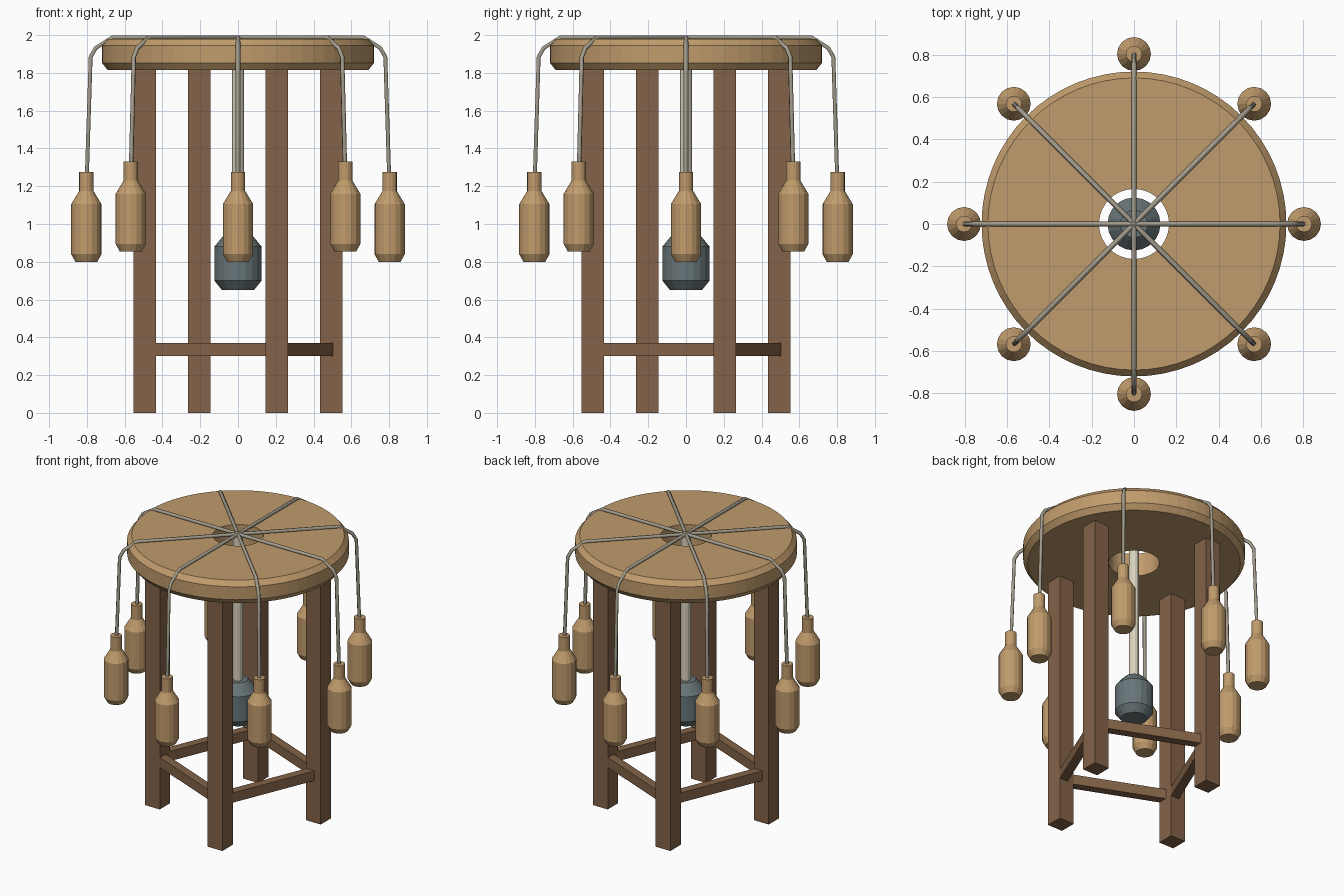
import bpy, bmesh
from math import sin, cos, pi, atan2
from mathutils import Vector

if "Cube" in bpy.data.objects:
    bpy.data.objects.remove(bpy.data.objects["Cube"])


def material(name, rgb):
    m = bpy.data.materials.new(name)
    m.diffuse_color = (*rgb, 1)
    m.use_nodes = True
    m.node_tree.nodes["Principled BSDF"].inputs["Base Color"].default_value = m.diffuse_color
    return m


TAN = material("light_wood", (0.53, 0.33, 0.15))
BROWN = material("dark_wood", (0.23, 0.125, 0.065))
IRON = material("iron", (0.14, 0.18, 0.19))
CORD = material("cord_grey", (0.36, 0.33, 0.26))
CREAM = material("braid_cream", (0.70, 0.65, 0.52))


def finish(name, bm, mat, loc=(0, 0, 0), rot=0):
    bmesh.ops.recalc_face_normals(bm, faces=bm.faces)
    me = bpy.data.meshes.new(name)
    bm.to_mesh(me)
    bm.free()
    me.materials.append(mat)
    ob = bpy.data.objects.new(name, me)
    ob.location = loc
    ob.rotation_euler.z = rot
    bpy.context.collection.objects.link(ob)
    return ob


def lathe(name, profile, sides, mat, loc=(0, 0, 0), ring=False):
    """Revolve (radius, z) points; ring closes the profile, otherwise ends are capped."""
    bm = bmesh.new()
    rows = [[bm.verts.new((r * cos(2 * pi * i / sides), r * sin(2 * pi * i / sides), z))
             for i in range(sides)] for r, z in profile]
    pairs = list(zip(rows, rows[1:])) + ([(rows[-1], rows[0])] if ring else [])
    for a, b in pairs:
        for i in range(sides):
            j = (i + 1) % sides
            bm.faces.new((a[i], a[j], b[j], b[i]))
    if not ring:
        bm.faces.new(rows[0])
        bm.faces.new(rows[-1])
    return finish(name, bm, mat, loc)


def box(name, size, loc, mat, rot=0):
    bm = bmesh.new()
    bmesh.ops.create_cube(bm, size=1)
    bmesh.ops.scale(bm, vec=size, verts=bm.verts)
    return finish(name, bm, mat, loc, rot)


# round top with chamfered rim and central hole
lathe("top_disc", [(0.165, 1.815), (0.69, 1.815), (0.72, 1.853), (0.72, 1.945),
                   (0.69, 1.98), (0.165, 1.98)], 64, TAN, ring=True)

# four square legs on a turned square, joined by stretchers
feet = [Vector((0.535 * cos(a), 0.535 * sin(a), 0))
        for a in (pi / 8 + k * pi / 2 for k in range(4))]
for k, p in enumerate(feet):
    box(f"leg_{k + 1}", (0.118, 0.118, 1.82), (p.x, p.y, 0.91), BROWN)
    q = feet[(k + 1) % 4]
    d, mid = q - p, (p + q) / 2
    box(f"stretcher_{k + 1}", (d.length, 0.06, 0.07), (mid.x, mid.y, 0.335),
        BROWN, atan2(d.y, d.x))

# hanging braid and its counterweight
lathe("braid", [(0.032, 0.92), (0.032, 1.985)], 12, CREAM)
lathe("counterweight", [(0.085, 0.65), (0.125, 0.70), (0.125, 0.88), (0.08, 0.935),
                        (0.065, 0.95)], 20, IRON)

# eight cords, each ending in a bobbin; alternate bobbins hang higher
for k in range(8):
    a = k * pi / 4
    lift = 0.055 * (k % 2)
    lathe(f"bobbin_{k + 1}", [(0.058, 0.80), (0.08, 0.84), (0.08, 1.105),
                              (0.038, 1.175), (0.038, 1.275)], 16, TAN,
          (0.803 * cos(a), 0.803 * sin(a), lift))
    path = [(0, 1.988), (0.665, 1.988), (0.753, 1.932), (0.78, 1.885), (0.80, 1.26 + lift)]
    cu = bpy.data.curves.new(f"cord_{k + 1}", 'CURVE')
    cu.dimensions = '3D'
    cu.bevel_depth = 0.012
    cu.bevel_resolution = 1
    cu.use_fill_caps = True
    sp = cu.splines.new('POLY')
    sp.points.add(len(path) - 1)
    for pt, (r, z) in zip(sp.points, path):
        pt.co = (r * cos(a), r * sin(a), z, 1)
    cu.materials.append(CORD)
    bpy.context.collection.objects.link(bpy.data.objects.new(f"cord_{k + 1}", cu))
